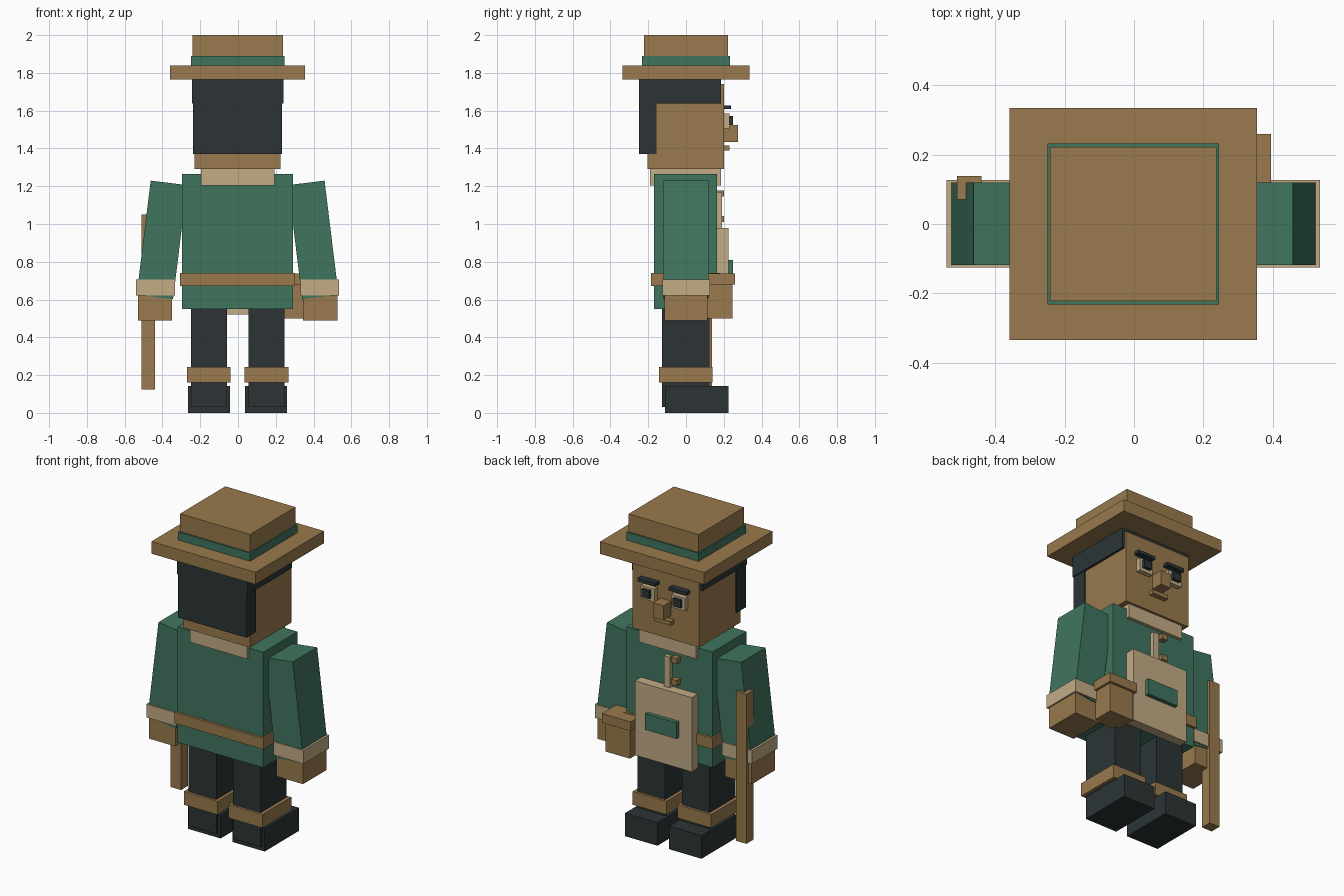
import bpy
import math

cube = bpy.data.objects.get("Cube")
if cube:
    bpy.data.objects.remove(cube, do_unlink=True)


def material(name, r, g, b):
    m = bpy.data.materials.new(name)
    m.use_nodes = True
    m.diffuse_color = (r, g, b, 1)
    m.node_tree.nodes["Principled BSDF"].inputs["Base Color"].default_value = (r, g, b, 1)
    return m


tan = material("tan", .319, .195, .074)
green = material("green", .051, .178, .114)
dark = material("charcoal", .025, .034, .036)
cream = material("cream", .539, .413, .238)

CX = -0.002  # shared centre line


def box(name, mat, x, y, z, tilt=0):
    """Box from (low, high) ranges, optionally tilted about y."""
    bpy.ops.mesh.primitive_cube_add(size=1)
    ob = bpy.context.object
    ob.name = name
    ob.data.name = name
    ob.scale = [r[1] - r[0] for r in (x, y, z)]
    ob.location = [(r[0] + r[1]) / 2 for r in (x, y, z)]
    ob.location.x += CX
    ob.rotation_euler.y = math.radians(tilt)
    ob.data.materials.append(mat)
    return ob


def mid(name, mat, half, y, z):
    """Box centred across the body."""
    return box(name, mat, (-half, half), y, z)


def pair(name, mat, x, y, z, tilt=0):
    """Matching boxes on both sides."""
    box("left_" + name, mat, x, y, z, tilt)
    box("right_" + name, mat, (-x[1], -x[0]), y, z, -tilt)


# Legs and boots
pair("leg", dark, (.057, .247), (-.128, .125), (.03, .56))
pair("boot", dark, (.04, .262), (-.11, .225), (0, .143))
pair("boot_cuff", tan, (.037, .269), (-.143, .14), (.16, .243))

# Torso and clothing
mid("tunic", green, .294, (-.17, .165), (.55, 1.265))
mid("belt", tan, .305, (-.185, .18), (.672, .74))
mid("collar", cream, .195, (-.19, .185), (1.205, 1.29))
mid("apron", cream, .195, (.165, .225), (.52, .98))
mid("apron_patch", green, .107, (.22, .25), (.71, .81))
mid("placket", cream, .02, (.16, .19), (.75, 1.17))
for i, z in enumerate((1.01, 1.145)):
    box(f"button_{i + 1}", tan, (-.075, -.035), (.16, .2), (z, z + .033))

# Arms
pair("sleeve", green, (.304, .498), (-.118, .12), (.612, 1.22), -7)
pair("sleeve_cuff", cream, (.332, .538), (-.125, .127), (.622, .705))
pair("hand", tan, (.347, .528), (-.115, .115), (.49, .64))

# Head and face
mid("head", tan, .228, (-.205, .2), (1.29, 1.74))
mid("hair_top", dark, .242, (-.25, .185), (1.637, 1.765))
mid("hair_back", dark, .235, (-.25, -.155), (1.37, 1.65))
pair("eye", cream, (.058, .152), (.19, .23), (1.505, 1.585))
pair("pupil", dark, (.08, .133), (.22, .249), (1.525, 1.573))
pair("eyebrow", dark, (.045, .167), (.19, .237), (1.608, 1.628))
mid("nose", tan, .036, (.19, .275), (1.435, 1.525))
mid("mouth", tan, .055, (.19, .231), (1.39, 1.415))

# Hat
mid("hat_brim", tan, .357, (-.335, .335), (1.765, 1.84))
mid("hat_band", green, .247, (-.232, .232), (1.83, 1.89))
mid("hat_crown", tan, .24, (-.222, .222), (1.88, 2))

# Pouch and walking stick
box("pouch", tan, (.215, .382), (.1, .245), (.5, .69))
box("pouch_flap", tan, (.2, .397), (.09, .26), (.68, .737))
box("walking_stick", tan, (-.508, -.437), (.07, .138), (.125, 1.05))
